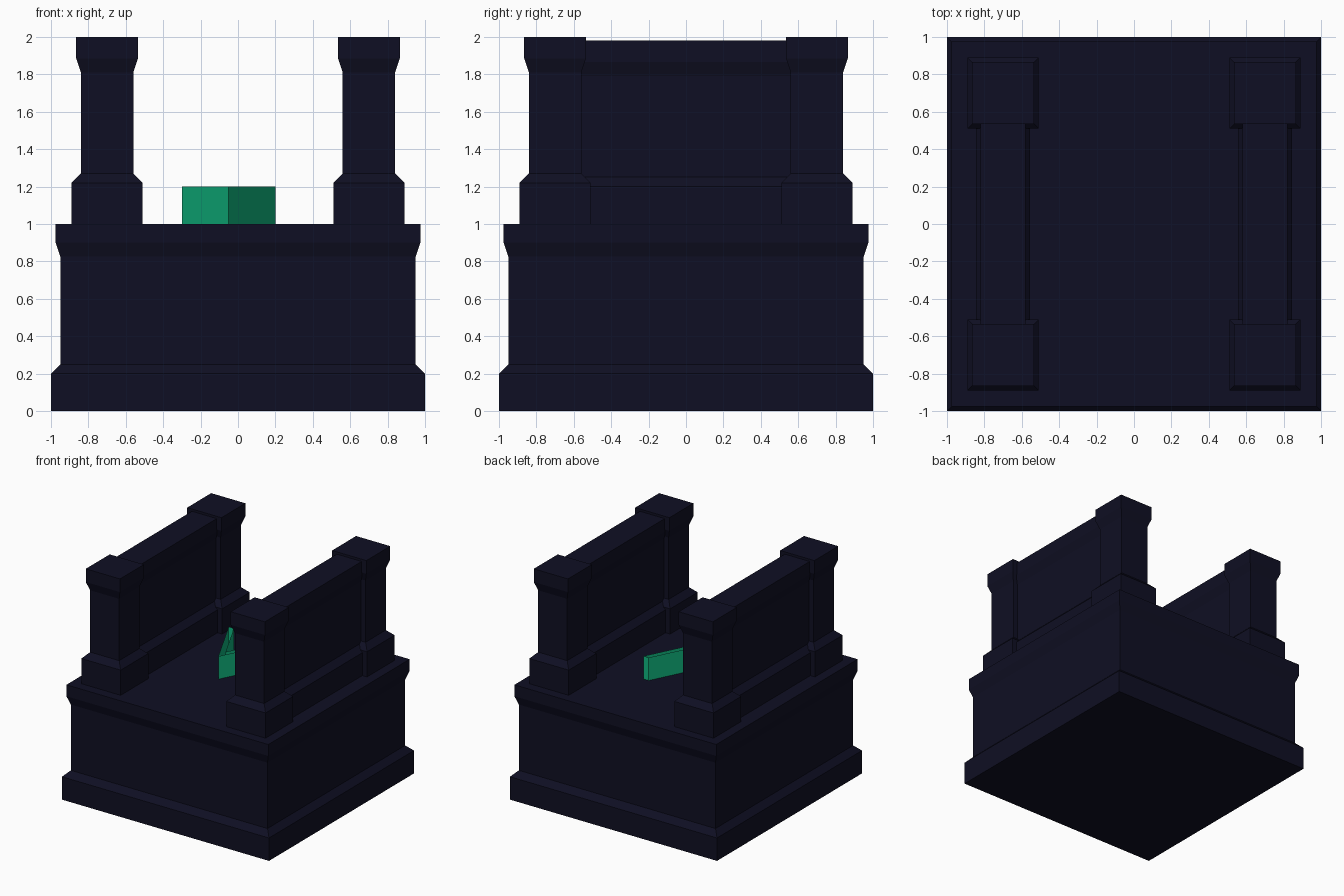
import bpy, bmesh

if "Cube" in bpy.data.objects:
    bpy.data.objects.remove(bpy.data.objects["Cube"])


def material(name, rgb):
    m = bpy.data.materials.new(name)
    m.diffuse_color = (*rgb, 1.0)
    m.use_nodes = True
    m.node_tree.nodes["Principled BSDF"].inputs["Base Color"].default_value = m.diffuse_color
    return m


DARK = material("dark_navy", (0.0048, 0.0048, 0.0168))
GREEN = material("emerald_green", (0.0052, 0.485, 0.220))


def finish(bm, name, mat):
    mesh = bpy.data.meshes.new(name)
    bm.to_mesh(mesh)
    bm.free()
    mesh.materials.append(mat)
    ob = bpy.data.objects.new(name, mesh)
    bpy.context.collection.objects.link(ob)
    return ob


def moulded_block(name, cx, cy, hx, hy, profile):
    """Stack of rectangles; profile holds (inset, height) pairs."""
    bm = bmesh.new()
    rings = []
    for inset, z in profile:
        x, y = hx - inset, hy - inset
        rings.append([bm.verts.new((cx + sx * x, cy + sy * y, z))
                      for sx, sy in ((-1, -1), (1, -1), (1, 1), (-1, 1))])
    for a, b in zip(rings, rings[1:]):
        for i in range(4):
            j = (i + 1) % 4
            bm.faces.new((a[i], a[j], b[j], b[i]))
    bm.faces.new(rings[0][::-1])
    bm.faces.new(rings[-1])
    return finish(bm, name, DARK)


# Square pedestal with plinth and flared cap
moulded_block("pedestal", 0, 0, 1, 1,
              [(0, 0), (0, 0.2), (0.05, 0.25), (0.05, 0.825), (0.025, 0.9), (0.025, 1)])

# Two side walls, each with a pillar at both ends
pillar = [(0, 1), (0, 1.22), (0.05, 1.27), (0.05, 1.81), (0.025, 1.885), (0.025, 2)]
wall = [(i, max(z - 0.02, 1)) for i, z in pillar]
for sx, side in ((-1, "left"), (1, "right")):
    moulded_block(side + "_wall", sx * 0.7, 0, 0.145, 0.7, wall)
    for sy, end in ((-1, "front"), (1, "back")):
        moulded_block(f"{side}_{end}_pillar", sx * 0.7, sy * 0.7, 0.19, 0.19, pillar)

# Chevron arrow: upright outline, open at the top
bm = bmesh.new()
outline = [(-0.05, -0.2), (0.2, 0.3), (0.15, 0.3), (-0.05, -0.1), (-0.25, 0.3), (-0.3, 0.3)]
low = [bm.verts.new((x, y, 1.0)) for x, y in outline]
high = [bm.verts.new((x, y, 1.2)) for x, y in outline]
for i in range(len(outline)):
    j = (i + 1) % len(outline)
    bm.faces.new((low[i], low[j], high[j], high[i]))
finish(bm, "chevron_marker", GREEN)
